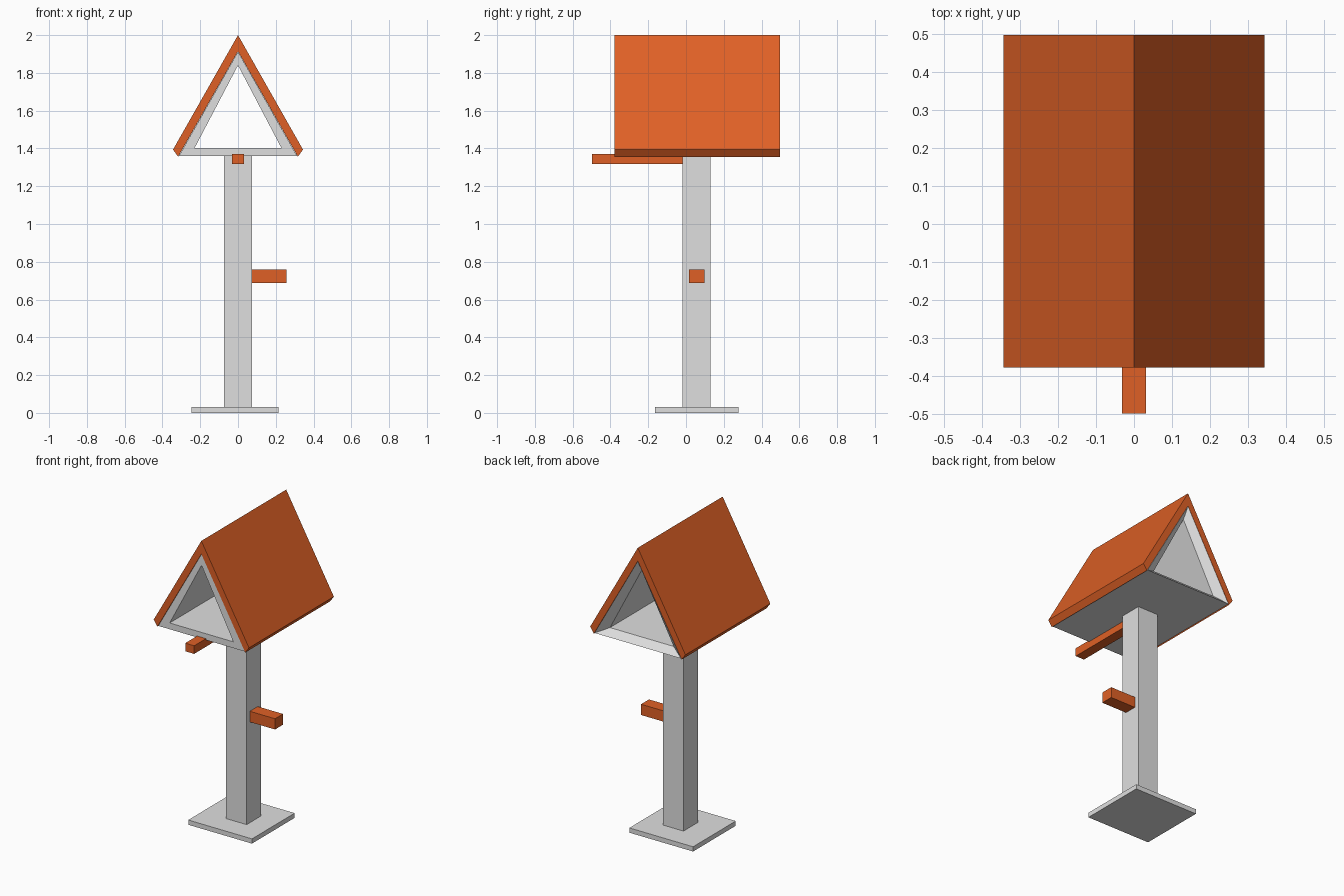
import bpy
import bmesh

if "Cube" in bpy.data.objects:
    bpy.data.objects.remove(bpy.data.objects["Cube"])


def material(name, rgb):
    m = bpy.data.materials.new(name)
    m.diffuse_color = (*rgb, 1)
    m.use_nodes = True
    m.node_tree.nodes["Principled BSDF"].inputs["Base Color"].default_value = m.diffuse_color
    return m


ORANGE = material("orange", (0.74, 0.118, 0.019))
GREY = material("light grey", (0.74, 0.74, 0.74))


def finish(name, bm, mat):
    bmesh.ops.recalc_face_normals(bm, faces=bm.faces)
    mesh = bpy.data.meshes.new(name)
    bm.to_mesh(mesh)
    bm.free()
    mesh.materials.append(mat)
    obj = bpy.data.objects.new(name, mesh)
    bpy.context.collection.objects.link(obj)
    return obj


def box(name, x, y, z, mat):
    bm = bmesh.new()
    bmesh.ops.create_cube(bm, size=1)
    for v in bm.verts:
        for i, (a, b) in enumerate((x, y, z)):
            v.co[i] = a if v.co[i] < 0 else b
    return finish(name, bm, mat)


def loft(name, rings, mat, closed):
    """Bridge rings of (xz profile, y); join last to first or cap the ends."""
    bm = bmesh.new()
    vs = [[bm.verts.new((x, y, z)) for x, z in prof] for prof, y in rings]
    n = len(vs[0])
    pairs = list(zip(vs, vs[1:] + vs[:1])) if closed else list(zip(vs, vs[1:]))
    for a, b in pairs:
        for i in range(n):
            j = (i + 1) % n
            bm.faces.new((a[i], a[j], b[j], b[i]))
    if not closed:
        bm.faces.new(vs[0])
        bm.faces.new(vs[-1])
    return finish(name, bm, mat)


# Gabled roof
roof = [(0, 2), (0.344, 1.394), (0.317, 1.356),
        (0, 1.914), (-0.317, 1.356), (-0.344, 1.394)]
loft("roof", [(roof, -0.378), (roof, 0.497)], ORANGE, False)

# Hollow triangular house, open at both ends, bevelled at the back
outer = [(0, 1.912), (0.312, 1.361), (-0.312, 1.361)]
inner = [(0, 1.84), (0.23, 1.402), (-0.23, 1.402)]
loft("house", [(outer, 0.497), (outer, -0.376), (inner, -0.376), (inner, 0.455)],
     GREY, True)

# Post, foot and perches
box("post", (-0.073, 0.075), (-0.018, 0.13), (0.03, 1.362), GREY)
box("foot", (-0.245, 0.215), (-0.163, 0.277), (0, 0.031), GREY)
box("front_perch", (-0.032, 0.032), (-0.498, -0.018), (1.317, 1.37), ORANGE)
box("side_perch", (0.075, 0.257), (0.015, 0.097), (0.688, 0.758), ORANGE)
